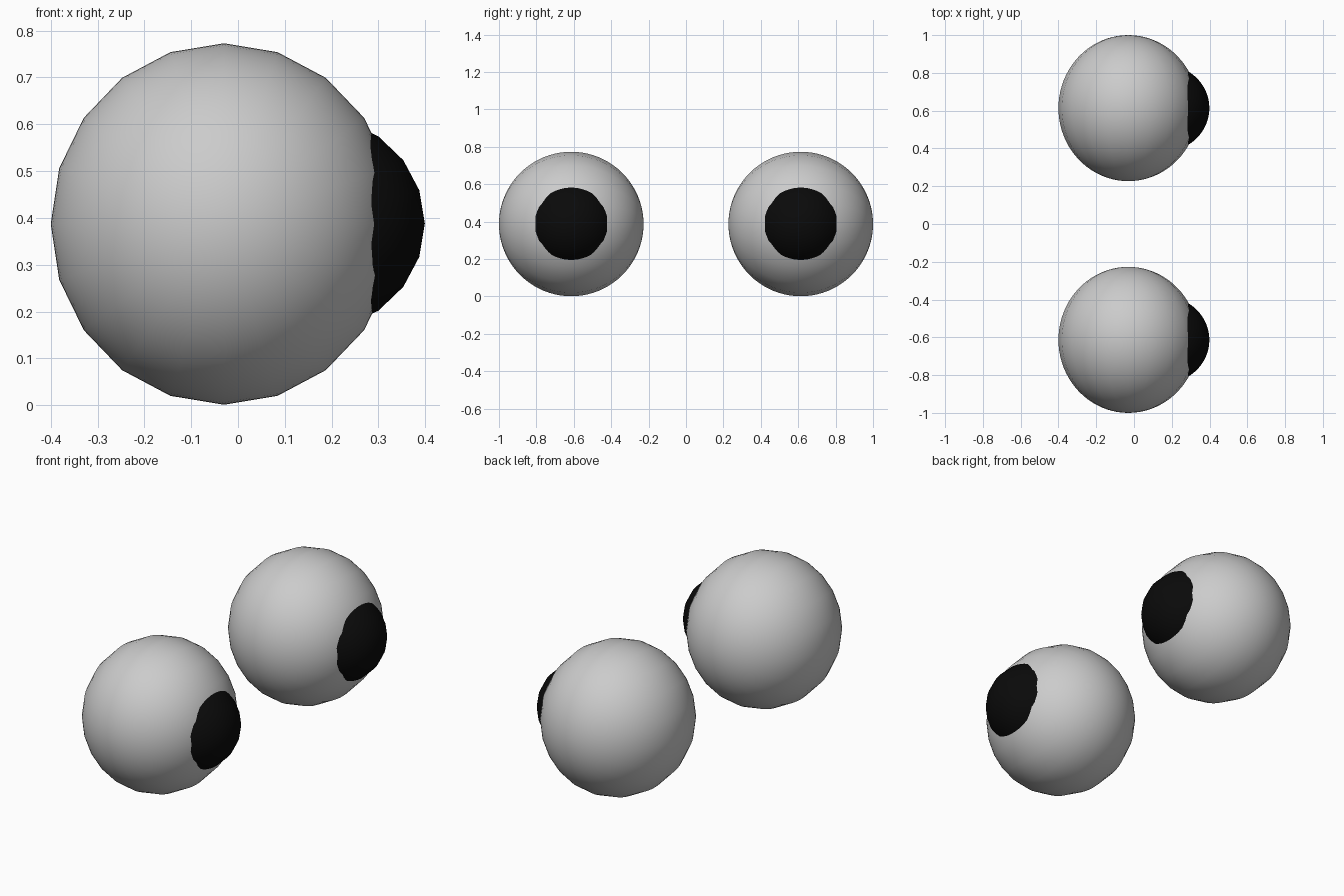
import bpy, math
from mathutils import Matrix

if "Cube" in bpy.data.objects:
    bpy.data.objects.remove(bpy.data.objects["Cube"])

black = bpy.data.materials.new("black")
black.diffuse_color = (0.003, 0.003, 0.003, 1)
black.use_nodes = True
black.node_tree.nodes["Principled BSDF"].inputs["Base Color"].default_value = black.diffuse_color


def ball(name, loc, radii, mat=None):
    # sphere with its poles along y: 20 sides around, fine rings along the pole axis
    bpy.ops.mesh.primitive_uv_sphere_add(segments=20, ring_count=40, radius=1)
    ob = bpy.context.object
    ob.name = name
    ob.data.transform(Matrix.Diagonal((*radii, 1)) @ Matrix.Rotation(math.pi / 2, 4, 'X'))
    ob.location = loc
    bpy.ops.object.shade_smooth()
    if mat:
        ob.data.materials.append(mat)
    return ob


# one eyeball and pupil on each side
for label, side in (("near", -1), ("far", 1)):
    y = side * 0.6135
    ball(f"{label}_eyeball", (-0.03, y, 0.387), (0.37, 0.3865, 0.386))
    ball(f"{label}_pupil", (0.159, y, 0.388), (0.24, 0.23, 0.23), black)
